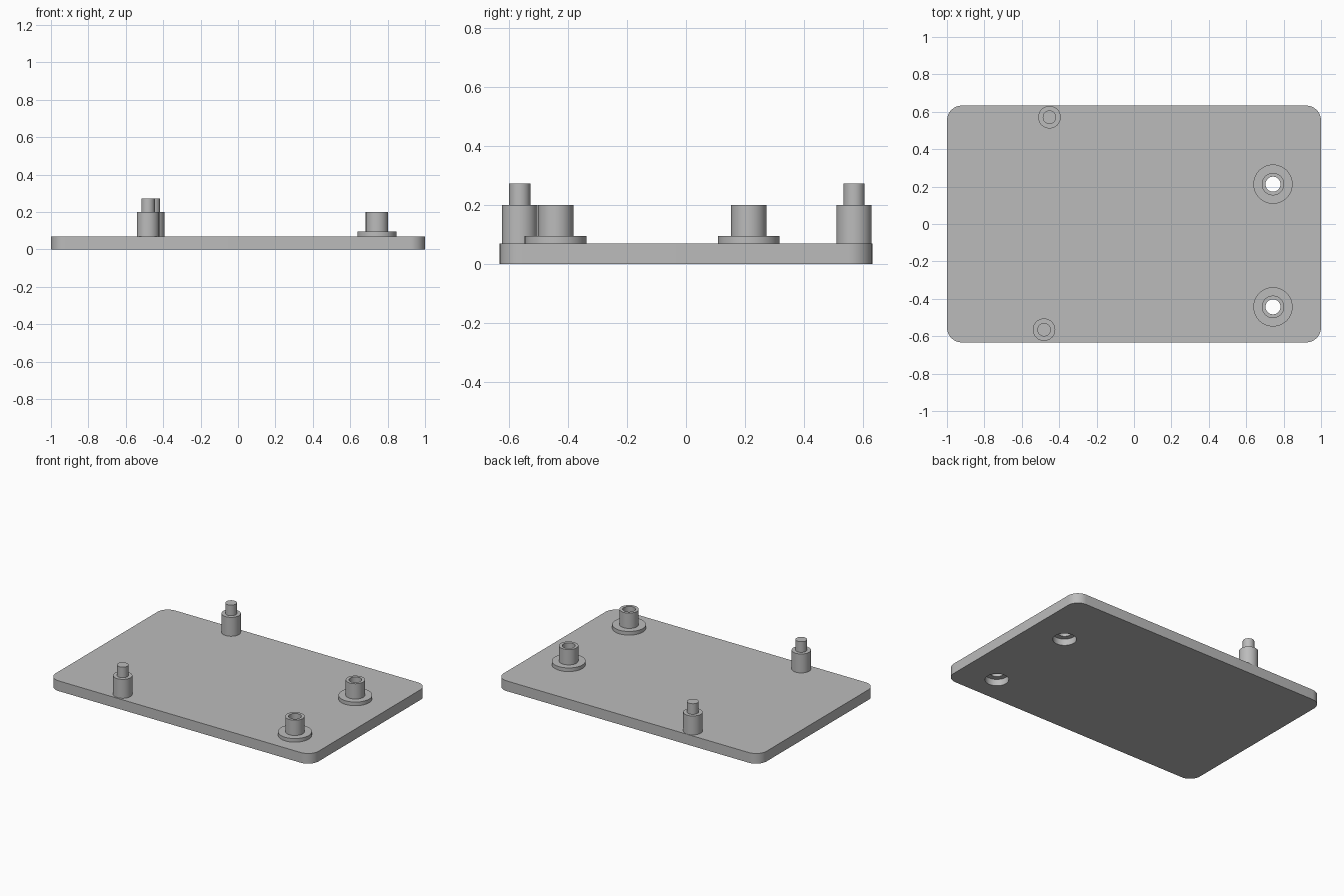
import bpy, bmesh, math

default = bpy.data.objects.get("Cube")
if default:
    bpy.data.objects.remove(default, do_unlink=True)

GREY = (0.5, 0.5, 0.5, 1)
grey = bpy.data.materials.new("plain grey")
grey.use_nodes = True
grey.diffuse_color = GREY
grey.node_tree.nodes["Principled BSDF"].inputs["Base Color"].default_value = GREY

PLATE_TOP = 0.07
HALF_X, HALF_Y, CORNER = 1.0, 0.633, 0.08
BORE, COUNTERBORE, COUNTERBORE_TOP = 0.04, 0.074, 0.045


def finish(name, bm):
    bmesh.ops.recalc_face_normals(bm, faces=bm.faces)
    mesh = bpy.data.meshes.new(name)
    bm.to_mesh(mesh)
    bm.free()
    mesh.materials.append(grey)
    obj = bpy.data.objects.new(name, mesh)
    bpy.context.collection.objects.link(obj)
    return obj


def smooth(obj):
    bpy.ops.object.select_all(action='DESELECT')
    bpy.context.view_layer.objects.active = obj
    obj.select_set(True)
    bpy.ops.object.shade_smooth_by_angle(angle=math.radians(30))


def lathe(name, profile, x, y, closed=False, steps=48):
    """Spin a (radius, height) profile around a vertical axis at x, y."""
    bm = bmesh.new()
    verts = [bm.verts.new((r, 0, z)) for r, z in profile]
    pairs = list(zip(verts, verts[1:]))
    if closed:
        pairs.append((verts[-1], verts[0]))
    edges = [bm.edges.new(p) for p in pairs]
    bmesh.ops.spin(bm, geom=verts + edges, axis=(0, 0, 1), cent=(0, 0, 0),
                   angle=math.tau, steps=steps)
    bmesh.ops.remove_doubles(bm, verts=bm.verts, dist=1e-5)
    obj = finish(name, bm)
    obj.location = (x, y, 0)
    return obj


# Base plate with rounded vertical corners
bm = bmesh.new()
outline = []
for sx, sy, start in ((1, 1, 0), (-1, 1, 90), (-1, -1, 180), (1, -1, 270)):
    for i in range(13):
        a = math.radians(start + 90 * i / 12)
        outline.append(bm.verts.new((sx * (HALF_X - CORNER) + CORNER * math.cos(a),
                                     sy * (HALF_Y - CORNER) + CORNER * math.sin(a), 0)))
bottom = bm.faces.new(outline)
extruded = bmesh.ops.extrude_face_region(bm, geom=[bottom], use_keep_orig=True)
top_verts = [g for g in extruded["geom"] if isinstance(g, bmesh.types.BMVert)]
bmesh.ops.translate(bm, verts=top_verts, vec=(0, 0, PLATE_TOP))
plate = finish("base_plate", bm)

# Flanged bosses with a through bore, counterbored from below
for label, y in (("back", 0.213), ("front", -0.443)):
    cutter = lathe(f"{label}_bore_cutter",
                   [(0, -0.05), (COUNTERBORE, -0.05), (COUNTERBORE, COUNTERBORE_TOP),
                    (BORE, COUNTERBORE_TOP), (BORE, 0.15), (0, 0.15)], 0.743, y)
    cutter.hide_render = True
    cutter.hide_viewport = True
    cut = plate.modifiers.new(f"{label}_bore", 'BOOLEAN')
    cut.operation = 'DIFFERENCE'
    cut.solver = 'EXACT'
    cut.object = cutter
    smooth(lathe(f"{label}_flanged_boss",
                 [(BORE, PLATE_TOP), (0.105, PLATE_TOP), (0.105, 0.095),
                  (0.06, 0.095), (0.06, 0.2), (BORE, 0.2)], 0.743, y, closed=True))

# Apply the bores, then remove the cutters
bpy.context.view_layer.update()
cut_mesh = bpy.data.meshes.new_from_object(
    plate.evaluated_get(bpy.context.evaluated_depsgraph_get()))
plate.modifiers.clear()
plate.data = cut_mesh
for label in ("back", "front"):
    bpy.data.objects.remove(bpy.data.objects[f"{label}_bore_cutter"], do_unlink=True)
smooth(plate)

# Stepped locating pins
for label, x, y in (("back", -0.452, 0.571), ("front", -0.481, -0.565)):
    smooth(lathe(f"{label}_stepped_pin",
                 [(0, PLATE_TOP), (0.06, PLATE_TOP), (0.06, 0.2), (0.036, 0.2),
                  (0.036, 0.273), (0, 0.273)], x, y))
